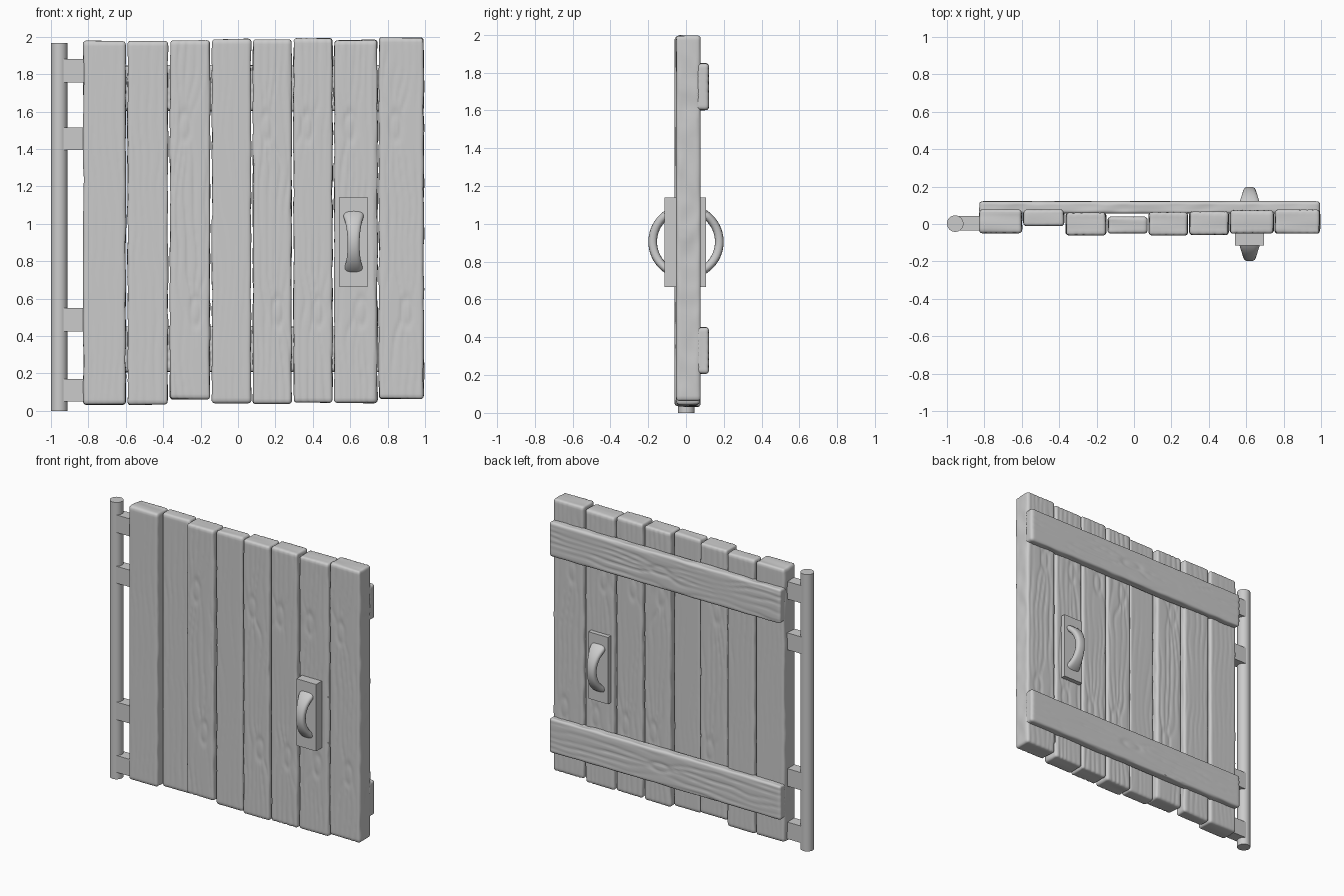
import bpy, bmesh, math
from mathutils import Vector, noise

if "Cube" in bpy.data.objects:
    bpy.data.objects.remove(bpy.data.objects["Cube"], do_unlink=True)

grey = bpy.data.materials.new("plain_grey")
grey.use_nodes = True
COLOUR = (0.6, 0.6, 0.6, 1)
grey.diffuse_color = COLOUR
grey.node_tree.nodes["Principled BSDF"].inputs["Base Color"].default_value = COLOUR


def finish(name, bm, angle=40):
    bmesh.ops.recalc_face_normals(bm, faces=bm.faces)
    mesh = bpy.data.meshes.new(name)
    bm.to_mesh(mesh)
    bm.free()
    mesh.materials.append(grey)
    mesh.shade_smooth()
    mesh.set_sharp_from_angle(angle=math.radians(angle))
    obj = bpy.data.objects.new(name, mesh)
    bpy.context.collection.objects.link(obj)
    return obj


def block(lo, hi):
    bm = bmesh.new()
    bmesh.ops.create_cube(bm, size=1)
    lo, hi = Vector(lo), Vector(hi)
    for v in bm.verts:
        v.co = (lo + hi) / 2 + v.co * (hi - lo)
    return bm


def grain(along, across, seed, knots):
    """Groove depth, from 0 to 1: long warped lines that bend around knots."""
    phase = across * 75 + 3.5 * noise.noise((across * 5, along * 1.6, seed))
    phase += 1.2 * noise.noise((across * 12, along * 5, seed + 9))
    pit = 0
    for ka, kc in knots:
        da, dc = (along - ka) / 0.09, (across - kc) / 0.035
        d = da * da + dc * dc
        phase += 5 * math.exp(-d / 3) * math.tanh(dc)
        pit += math.exp(-(math.sqrt(d) - 0.8) ** 2 * 12)
    groove = (1 - abs(math.sin(phase))) ** 2
    fade = 0.55 + 0.9 * noise.noise((across * 9, along * 2.5, seed + 20))
    return min(1, max(0, groove * fade) + 0.6 * pit)


def board(name, lo, hi, long_axis, seed, depth, knots=()):
    """A rounded, worn timber board with carved grain."""
    bm = block(lo, hi)
    cuts = {0: 24, 1: 8, 2: 24}
    cuts[long_axis] = 130
    for axis, n in cuts.items():
        edges = [e for e in bm.edges
                 if abs((e.verts[0].co - e.verts[1].co).normalized()[axis]) > 0.9]
        bmesh.ops.subdivide_edges(bm, edges=edges, cuts=n, use_grid_fill=True)
    cross = 2 - long_axis
    r = 0.02
    for v in bm.verts:
        p = v.co.copy()
        core = Vector([min(max(p[i], lo[i] + r), hi[i] - r) for i in range(3)])
        n = (p - core).normalized()
        h = grain(p[long_axis], p[cross], seed + (n.y > 0) * 0.3, knots)
        h = h * depth * abs(n.y)
        # chipped, wavering edges
        rim = 1 - abs(n.y)
        chip = 0.5 + noise.noise((p[long_axis] * 9, p.y * 12, seed + p[cross] * 3))
        h += rim * 0.007 * max(0, chip)
        v.co = core + n * (r - h)
    finish(name, bm, 60)


# upright boards: left x, right x, front y, back y, bottom, top, grain depth
uprights = [
    (-.83, -.597, -.05, .078, .03, 1.98, .002),
    (-.593, -.372, -.012, .078, .03, 1.98, .003),
    (-.367, -.147, -.062, .062, .06, 1.985, .006),
    (-.142, .073, -.052, .04, .04, 1.99, .002),
    (.077, .29, -.062, .065, .035, 1.99, .006),
    (.294, .508, -.06, .068, .04, 1.995, .006),
    (.511, .748, -.052, .074, .04, 1.985, .006),
    (.75, .996, -.052, .078, .06, 2.0, .006)]
for i, (x0, x1, y0, y1, z0, z1, depth) in enumerate(uprights):
    mid = (x0 + x1) / 2
    knots = [(1.52, mid - .03), (.53, mid + .03)] if depth > .004 else []
    board(f"upright_board_{i + 1}", (x0, y0, z0), (x1, y1, z1), 2, i * 3.7, depth, knots)

# back cross boards
for name, z in (("lower", .205), ("upper", 1.6)):
    board(name + "_cross_board", (-.83, .055, z), (.996, .122, z + .25), 0, 41.3, .006,
          [(.12, z + .13)])

# hinge post and brackets
bm = bmesh.new()
bmesh.ops.create_cone(bm, cap_ends=True, segments=32, radius1=.044, radius2=.044, depth=1.968)
bmesh.ops.translate(bm, verts=bm.verts, vec=(-.956, .002, .984))
finish("hinge_post", bm)
for i, (z0, z1) in enumerate([(.05, .17), (.425, .55), (1.395, 1.515), (1.755, 1.88)]):
    finish(f"hinge_bracket_{i + 1}", block((-.95, -.035, z0), (-.8, .043, z1)))

# handle plates and curved, waisted grips on both sides
for side, s, face in (("front", -1, .115), ("back", 1, .105)):
    ys = sorted((s * .03, s * face))
    finish(side + "_handle_plate", block((.54, ys[0], .665), (.695, ys[1], 1.14)))
    bm = bmesh.new()
    rings = []
    for k in range(33):
        t = k / 16 - 1
        a = math.radians(62) * t
        half = .032 + .022 * min(1, abs(t + .08) * 1.15) ** 2
        ring = []
        for j in range(20):
            b = math.tau * j / 20
            c, d = math.cos(b), math.sin(b)
            rad = .176 + .023 * math.copysign(abs(d) ** .8, d)
            ring.append(bm.verts.new((.618 + half * math.copysign(abs(c) ** .7, c),
                                      s * rad * math.cos(a), .905 + rad * math.sin(a))))
        rings.append(ring)
    for r0, r1 in zip(rings, rings[1:]):
        for j in range(20):
            bm.faces.new((r0[j - 1], r0[j], r1[j], r1[j - 1]))
    bm.faces.new(rings[0])
    bm.faces.new(rings[-1])
    finish(side + "_handle_grip", bm, 50)
